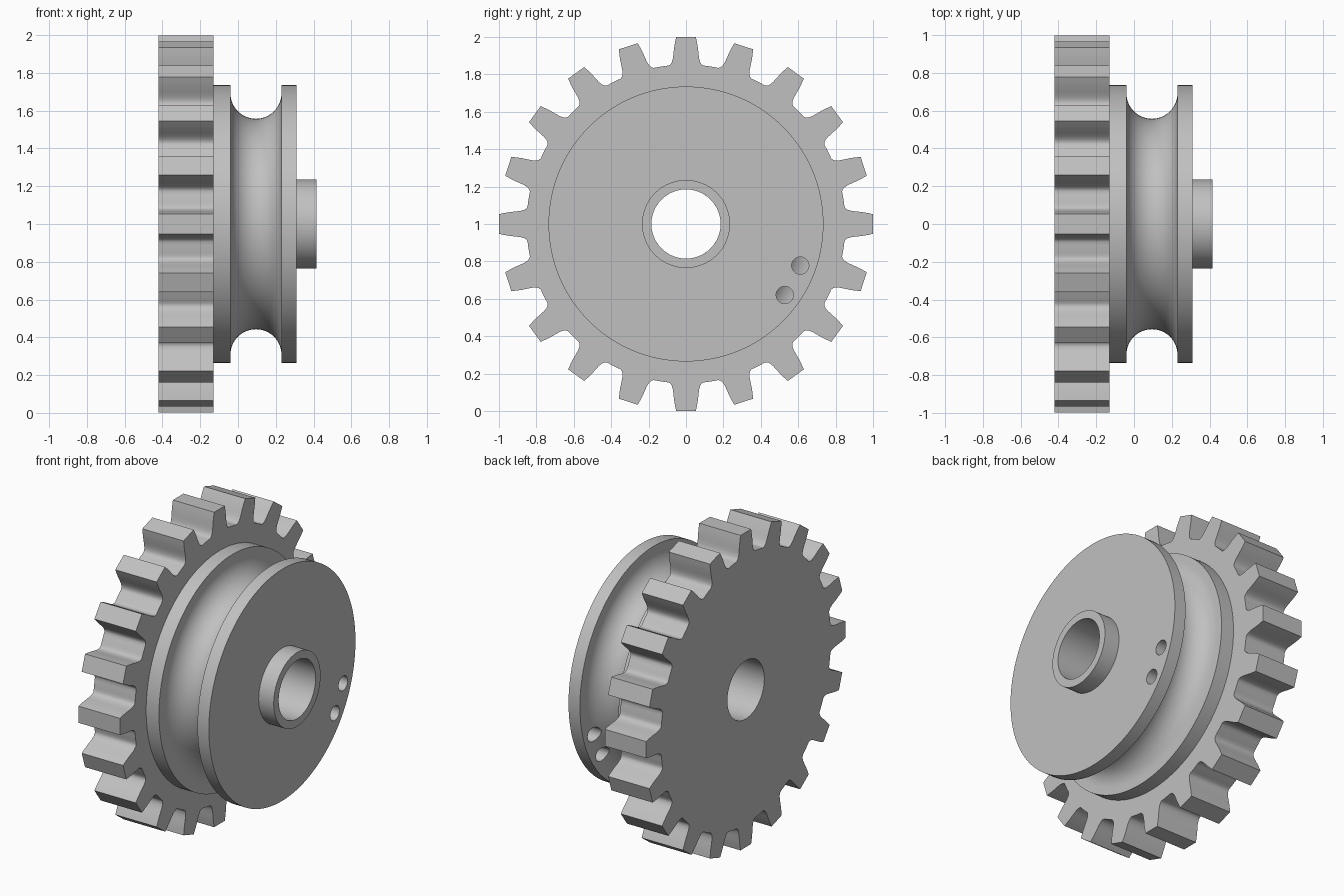
import bpy, bmesh
from math import sin, cos, pi, radians, atan2, hypot

cube = bpy.data.objects.get("Cube")
if cube:
    bpy.data.objects.remove(cube)

grey = bpy.data.materials.new("plain grey")
grey.use_nodes = True
GREY = (0.53, 0.53, 0.53, 1)
grey.diffuse_color = GREY
grey.node_tree.nodes["Principled BSDF"].inputs["Base Color"].default_value = GREY

AXIS_Z = 1.0
BORE = 0.185
TEETH = 20
SEGMENTS = 128


def finish(bm, name):
    """Turn a bmesh around the x axis into an object at axle height."""
    bmesh.ops.recalc_face_normals(bm, faces=bm.faces)
    mesh = bpy.data.meshes.new(name)
    bm.to_mesh(mesh)
    bm.free()
    mesh.materials.append(grey)
    obj = bpy.data.objects.new(name, mesh)
    obj.location.z = AXIS_Z
    bpy.context.collection.objects.link(obj)
    return obj


def activate(obj):
    bpy.ops.object.select_all(action='DESELECT')
    obj.select_set(True)
    bpy.context.view_layer.objects.active = obj


def bridge(bm, loops):
    """Join a closed series of equal vertex loops with quads."""
    for a, b in zip(loops, loops[1:] + loops[:1]):
        for i in range(len(a)):
            j = (i + 1) % len(a)
            bm.faces.new((a[i], a[j], b[j], b[i]))


def lathe(name, profile):
    """Revolve a closed (x, radius) profile around the x axis."""
    bm = bmesh.new()
    turns = [2 * pi * i / SEGMENTS for i in range(SEGMENTS)]
    bridge(bm, [[bm.verts.new((x, r * cos(t), r * sin(t))) for t in turns]
                for x, r in profile])
    return finish(bm, name)


# Gear: one tooth flank as (half width, radius), mirrored and repeated
flank = [(0.112, 0.845), (0.094, 0.847), (0.084, 0.853), (0.076, 0.865),
         (0.070, 0.885), (0.067, 0.91), (0.064, 0.94), (0.059, 0.97), (0.053, 0.999)]
tooth = [(-w, r) for w, r in flank] + [(w, r) for w, r in reversed(flank)]
outline = []
for k in range(TEETH):
    turn = 2 * pi * k / TEETH
    for w, r in tooth:
        outline.append((atan2(w, r) + turn, hypot(w, r)))

bm = bmesh.new()


def gear_loop(x, radius=None):
    return [bm.verts.new((x, (radius or r) * sin(t), (radius or r) * cos(t)))
            for t, r in outline]


BACK, FACE = -0.42, -0.13
bridge(bm, [gear_loop(BACK, BORE), gear_loop(BACK), gear_loop(FACE), gear_loop(FACE, BORE)])
gear = finish(bm, "gear")

# Pulley: two flanges, a half-round groove and the hub collar
RIM, GROOVE_X, GROOVE_R, ARC_R = 0.735, 0.095, 0.692, 0.135
STEPS = 28
groove = [(GROOVE_X - ARC_R * cos(pi * i / STEPS), GROOVE_R - ARC_R * sin(pi * i / STEPS))
          for i in range(STEPS + 1)]
profile = ([(FACE, BORE), (FACE, RIM), (GROOVE_X - ARC_R, RIM)] + groove
           + [(GROOVE_X + ARC_R, RIM), (0.31, RIM), (0.31, 0.235), (0.415, 0.235), (0.415, BORE)])
pulley = lathe("pulley", profile)

# Two small holes through the outer flange
for angle in (-20, -35.7):
    t = radians(angle)
    bpy.ops.mesh.primitive_cylinder_add(
        vertices=32, radius=0.046, depth=0.4, rotation=(0, pi / 2, 0),
        location=(0.3, 0.65 * cos(t), AXIS_Z + 0.65 * sin(t)))
    cutter = bpy.context.object
    cutter.name = "hole_cutter"
    cutter.hide_render = True
    cutter.data.materials.append(grey)
    activate(pulley)
    cut = pulley.modifiers.new("hole", 'BOOLEAN')
    cut.operation = 'DIFFERENCE'
    cut.solver = 'EXACT'
    cut.object = cutter
    bpy.ops.object.modifier_apply(modifier=cut.name)
    bpy.data.objects.remove(cutter)

for obj in (gear, pulley):
    activate(obj)
    bpy.ops.object.shade_smooth_by_angle(angle=radians(30))
